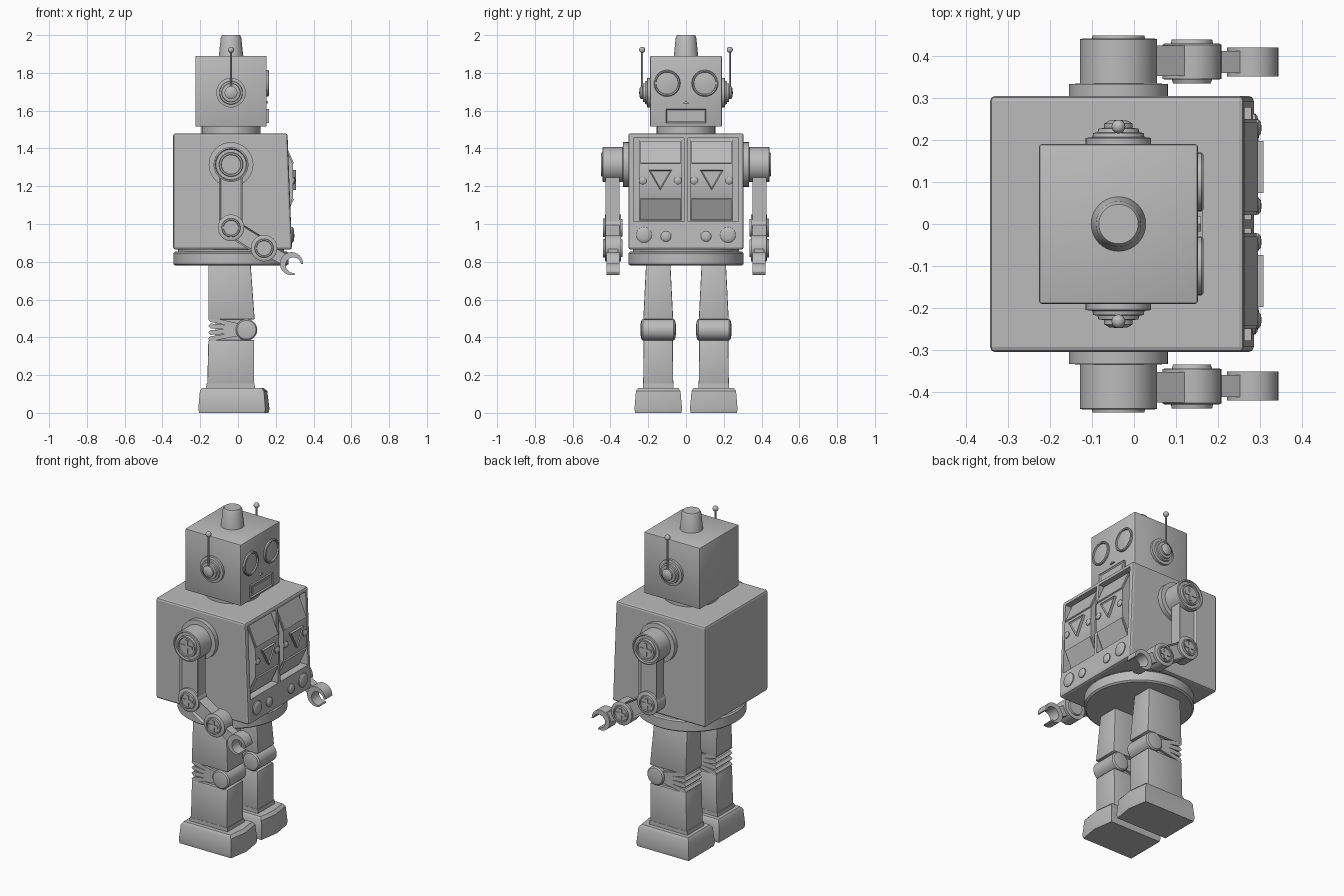
import bpy, bmesh, math
from mathutils import Vector

if "Cube" in bpy.data.objects:
    bpy.data.objects.remove(bpy.data.objects["Cube"])

GREY = bpy.data.materials.new("plain_grey")
GREY.diffuse_color = (0.5, 0.5, 0.5, 1)
GREY.use_nodes = True
GREY.node_tree.nodes["Principled BSDF"].inputs["Base Color"].default_value = GREY.diffuse_color
CX = -0.037  # centre line of head, neck, waist and shoulders


def finish(name, bm, bevel=0, inset=None, smooth=True):
    """Fix normals, optionally recess faces along an axis, bevel, and make the object."""
    bmesh.ops.recalc_face_normals(bm, faces=bm.faces)
    if bevel:
        edges = [e for e in bm.edges if e.calc_face_angle(0) > 0.6]
        bmesh.ops.bevel(bm, geom=edges, offset=bevel, segments=2, profile=0.5, affect='EDGES')
    if inset:
        axis, width, depth = inset
        faces = [f for f in bm.faces if f.normal.dot(Vector(axis)) > 0.9]
        bmesh.ops.inset_individual(bm, faces=faces, thickness=width, depth=0)
        bmesh.ops.translate(bm, verts=list({v for f in faces for v in f.verts}),
                            vec=Vector(axis) * -depth)
    me = bpy.data.meshes.new(name)
    bm.to_mesh(me)
    bm.free()
    me.materials.append(GREY)
    if smooth:
        for p in me.polygons:
            p.use_smooth = True
        me.set_sharp_from_angle(angle=math.radians(35))
    ob = bpy.data.objects.new(name, me)
    bpy.context.collection.objects.link(ob)
    return ob


def skin(bm, rings):
    """Join equal point rings with quads and cap both ends."""
    rings = [[bm.verts.new(p) for p in r] for r in rings]
    n = len(rings[0])
    for a, b in zip(rings, rings[1:]):
        for i in range(n):
            j = (i + 1) % n
            bm.faces.new((a[i], a[j], b[j], b[i]))
    bm.faces.new(rings[0])
    bm.faces.new(rings[-1])


def lathe(name, centre, axis, prof, seg=40):
    """Turn a (radius, height) profile about an axis."""
    q = Vector(axis).to_track_quat('Z', 'Y')
    bm = bmesh.new()
    skin(bm, [[q @ Vector((r * math.cos(t), r * math.sin(t), h)) + Vector(centre)
               for t in (2 * math.pi * i / seg for i in range(seg))] for r, h in prof])
    return finish(name, bm)


def ball(name, centre, r):
    prof = [(r * math.sin(a) + 0.0003, -r * math.cos(a)) for a in (math.pi * i / 12 for i in range(13))]
    return lathe(name, centre, (0, 0, 1), prof, 24)


def loft(name, zb, b, zt, t, **kw):
    """Box between a bottom and a top rectangle (x0, x1, y0, y1)."""
    bm = bmesh.new()
    skin(bm, [[(x0, y0, z), (x1, y0, z), (x1, y1, z), (x0, y1, z)]
              for z, (x0, x1, y0, y1) in ((zb, b), (zt, t))])
    return finish(name, bm, **kw)


def prism(name, pts, axis, a, b, **kw):
    """Extrude a flat outline along x (y, z points) or y (x, z points)."""
    bm = bmesh.new()
    skin(bm, [[(h, p, q) if axis == 'x' else (p, h, q) for p, q in pts] for h in (a, b)])
    return finish(name, bm, **kw)


def rect(x0, x1, z0, z1):
    return [(x0, z0), (x1, z0), (x1, z1), (x0, z1)]


def bar(p, q, w):
    """Outline of a straight bar of half width w."""
    p, q = Vector(p), Vector(q)
    n = Vector((p.y - q.y, q.x - p.x)).normalized() * w
    return [tuple(v) for v in (p + n, q + n, q - n, p - n)]


def screw(name, x, z, s, y, size):
    """Cross of a screw head, on the outer end of a joint."""
    for w, h in ((size, 0.008), (0.008, size)):
        prism(name, rect(x - w, x + w, z - h, z + h), 'y', s * (y - 0.004), s * (y + 0.005))


# Head, cap and neck
loft("head", 1.515, (-0.226, 0.152, -0.19, 0.19), 1.89, (-0.226, 0.152, -0.19, 0.19), bevel=0.006)
lathe("head_cap", (CX, 0, 1.885), (0, 0, 1), [(0.066, 0), (0.064, 0.01), (0.054, 0.103), (0.047, 0.115)])
lathe("neck", (CX, 0, 1.47), (0, 0, 1), [(0.155, 0), (0.155, 0.05)], 64)

# Mouth and nose
prism("mouth", rect(-0.107, 0.107, 1.535, 1.61), 'x', 0.14, 0.163, inset=((1, 0, 0), 0.01, 0.007))
prism("mouth_lip", rect(-0.085, 0.085, 1.555, 1.592), 'x', 0.15, 0.16)
prism("nose", [(-0.018, 1.638), (0.018, 1.638), (0, 1.65)], 'x', 0.14, 0.16)

# Torso with two recessed bays in the front
torso = loft("torso", 0.865, (-0.343, 0.286, -0.305, 0.305), 1.48, (-0.343, 0.262, -0.305, 0.305),
             bevel=0.012, smooth=False)
for s in (1, -1):
    cutter = prism("bay_cutter", rect(s * 0.011, s * 0.278, 1.012, 1.455), 'x', 0.225, 0.4, smooth=False)
    cutter.hide_render = True
    cutter.hide_set(True)
    mod = torso.modifiers.new("bay", 'BOOLEAN')
    mod.operation = 'DIFFERENCE'
    mod.solver = 'EXACT'
    mod.object = cutter

# Waist disc
lathe("waist", (CX, 0, 0.78), (0, 0, 1),
      [(0.295, 0), (0.305, 0.008), (0.305, 0.065), (0.297, 0.073), (0.28, 0.075), (0.28, 0.09)], 72)

for s in (1, -1):
    # Eyes
    lathe("eye", (0.148, s * 0.1, 1.745), (1, 0, 0),
          [(0.07, 0), (0.07, 0.013), (0.066, 0.017), (0.06, 0.015), (0.058, 0.008), (0.03, 0.012), (0.002, 0.013)])

    # Ears and antennas
    lathe("ear", (CX, s * 0.185, 1.695), (0, s, 0),
          [(0.078, 0), (0.078, 0.02), (0.062, 0.022), (0.06, 0.032), (0.05, 0.033), (0.048, 0.042),
           (0.034, 0.044), (0.034, 0.054), (0.022, 0.061), (0.002, 0.063)])
    lathe("antenna", (CX, s * 0.232, 1.69), (0, 0, 1), [(0.005, 0), (0.005, 0.23)], 12)
    ball("antenna_tip", (CX, s * 0.232, 1.922), 0.016)

    # Chest bay: sloped upper window, upright middle, sloped lower window
    prism("bay_panel", [(0.22, 1.448), (0.232, 1.448), (0.292, 1.312), (0.292, 1.142), (0.235, 1.018), (0.22, 1.018)],
          'y', s * 0.022, s * 0.25)
    for name, line in (("upper_window", ((0.238, 1.438), (0.29, 1.32))),
                       ("lower_window", ((0.29, 1.134), (0.24, 1.024)))):
        prism(name, bar(*line, 0.006), 'y', s * 0.03, s * 0.242)
    c = s * 0.136
    prism("triangle", [(c - 0.062, 1.287), (c + 0.062, 1.287), (c, 1.18)], 'x', 0.285, 0.308,
          inset=((1, 0, 0), 0.011, 0.006))
    for y in (0.043, 0.229):
        lathe("small_stud", (0.285, s * y, 1.23), (1, 0, 0), [(0.02, 0), (0.02, 0.012), (0.014, 0.017), (0.002, 0.019)], 20)

    # Buttons under the bays
    for y, z, r in ((0.222, 0.942, 0.041), (0.106, 0.934, 0.028)):
        lathe("button", (0.265, s * y, z), (1, 0, 0),
              [(r, 0), (r, 0.024), (r * 0.85, 0.029), (r * 0.5, 0.032), (0.002, 0.033)], 28)

    # Shoulder
    lathe("shoulder", (CX, s * 0.30, 1.315), (0, s, 0),
          [(0.118, 0), (0.118, 0.033), (0.092, 0.035), (0.092, 0.14), (0.084, 0.142), (0.08, 0.134), (0.064, 0.134),
           (0.062, 0.149), (0.053, 0.149), (0.051, 0.142), (0.002, 0.142)], 48)
    screw("shoulder_screw", CX, 1.315, s, 0.442, 0.04)

    # Arm bars with recessed outer faces
    elbow, wrist = (CX, 0.98), (0.138, 0.872)
    prism("upper_arm", bar((CX, 1.30), elbow, 0.062), 'y', s * 0.352, s * 0.425, inset=((0, s, 0), 0.014, 0.012))
    prism("forearm", bar(elbow, wrist, 0.048), 'y', s * 0.352, s * 0.425, inset=((0, s, 0), 0.012, 0.012))
    for name, (x, z) in (("elbow", elbow), ("wrist", wrist)):
        lathe(name, (x, s * 0.335, z), (0, s, 0),
              [(0.045, 0), (0.048, 0.009), (0.07, 0.01), (0.07, 0.092), (0.065, 0.095), (0.05, 0.095),
               (0.048, 0.105), (0.041, 0.105), (0.039, 0.099), (0.002, 0.099)])
        screw(name + "_screw", x, z, s, 0.434, 0.032)

    # Open claw with tapering fingers
    outer, inner = [], []
    for i in range(25):
        a = math.radians(-2 + 290 * i / 24)
        r = 0.052 - 0.024 * math.sin(math.pi * i / 24)
        outer.append((0.283 + 0.061 * math.cos(a), 0.79 + 0.061 * math.sin(a)))
        inner.append((0.283 + r * math.cos(a), 0.79 + r * math.sin(a)))
    prism("claw", outer + inner[::-1], 'y', s * 0.351, s * 0.421)
    prism("claw_stem", bar(wrist, (0.245, 0.812), 0.03), 'y', s * 0.36, s * 0.412)

    # Leg: thigh, shin, ankle and foot
    def span(x0, x1, half, mid=0.147):
        return (x0, x1, s * mid - half, s * mid + half)
    loft("thigh", 0.495, span(-0.157, 0.088, 0.079), 0.80, span(-0.157, 0.066, 0.064), bevel=0.005)
    loft("shin", 0.13, span(-0.163, 0.085, 0.08), 0.385, span(-0.157, 0.085, 0.077), bevel=0.005)
    loft("ankle", 0.12, span(-0.17, 0.09, 0.081), 0.155, span(-0.167, 0.088, 0.081))
    m = s * 0.147
    bm = bmesh.new()
    skin(bm, [[(-0.21 + k, m - 0.126 + k, z), (0.145 - k, m - 0.126 + k, z), (0.167 - 1.5 * k, m, z),
               (0.145 - k, m + 0.126 - k, z), (-0.21 + k, m + 0.126 - k, z)]
              for z, k in ((0.0, 0.004), (0.02, 0.0), (0.115, 0.008), (0.132, 0.02))])
    finish("foot", bm)

    # Knee barrel and pleats fanning to the back
    lathe("knee", (0.045, m - 0.091, 0.44), (0, 1, 0),
          [(0.03, -0.002), (0.05, 0.002), (0.057, 0.01), (0.057, 0.172), (0.05, 0.18), (0.03, 0.184)])
    loft("knee_core", 0.37, span(-0.12, 0.06, 0.062), 0.51, span(-0.12, 0.06, 0.062))
    for z in (0.392, 0.426, 0.46, 0.494):
        prism("knee_pleat", [(0.04, 0.43 + (z - 0.443) * 0.3), (0.04, 0.45 + (z - 0.443) * 0.3),
                             (-0.145, z + 0.013), (-0.158, z), (-0.145, z - 0.013)], 'y', m - 0.077, m + 0.077)
